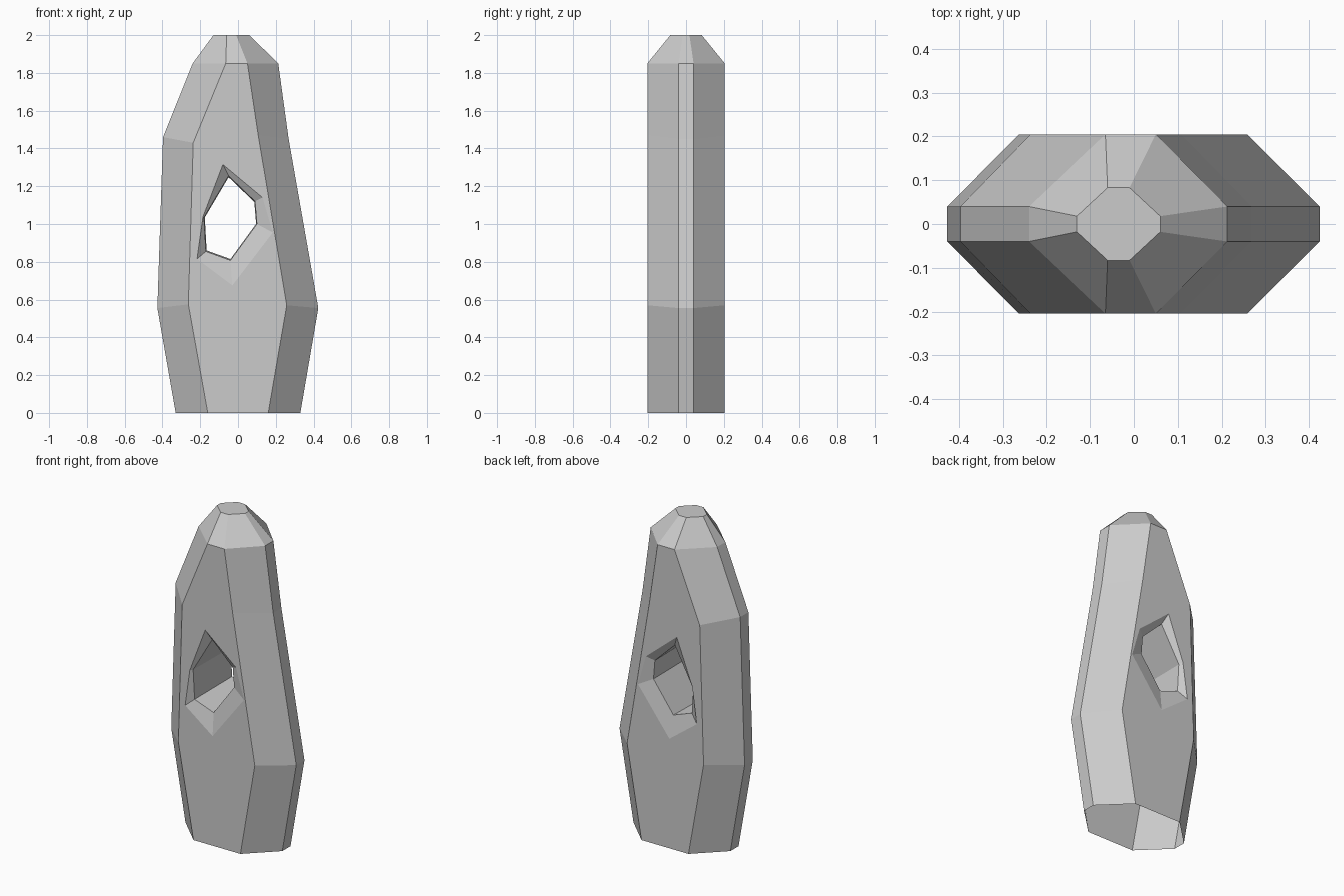
import bpy, bmesh

if "Cube" in bpy.data.objects:
    bpy.data.objects.remove(bpy.data.objects["Cube"])

# Octagonal levels: left side, left front, right front, right side as (x, z), then side and front half depths
LEVELS = [
    ((-0.33, 0), (-0.16, 0), (0.16, 0), (0.33, 0), 0.04, 0.205),
    ((-0.427, 0.555), (-0.263, 0.575), (0.258, 0.57), (0.425, 0.555), 0.04, 0.205),
    ((-0.397, 1.46), (-0.237, 1.43), (0.107, 1.47), (0.268, 1.45), 0.04, 0.205),
    ((-0.24, 1.85), (-0.065, 1.85), (0.05, 1.85), (0.213, 1.85), 0.04, 0.205),
    ((-0.13, 2), (-0.06, 2), (-0.01, 2), (0.06, 2), 0.018, 0.083),
]
# Hole outline on the face, and the narrower throat just inside it
MOUTH = [(-0.08, 1.315), (0.13, 1.14), (0.184, 0.955), (-0.03, 0.675), (-0.217, 0.815), (-0.185, 1.04)]
THROAT = [(-0.05, 1.255), (0.09, 1.12), (0.1, 1.0), (-0.04, 0.808), (-0.17, 0.855), (-0.18, 1.035)]

bm = bmesh.new()


def loop(points, y):
    return [bm.verts.new((x, y, z)) for x, z in points]


def bridge(a, b, skip=()):
    n = len(a)
    for i in range(n):
        if i not in skip:
            j = (i + 1) % n
            bm.faces.new((a[i], a[j], b[j], b[i]))


def edges_of(verts):
    n = len(verts)
    return [bm.edges.get((verts[i], verts[(i + 1) % n])) or
            bm.edges.new((verts[i], verts[(i + 1) % n])) for i in range(n)]


# Stone body, open underneath, with its broad front and back left out
rings = []
for left, lf, rf, right, s, f in LEVELS:
    rings.append(loop([left], -s) + loop([lf, rf], -f) + loop([right], -s)
                 + loop([right], s) + loop([rf, lf], f) + loop([left], s))
for k in range(4):
    bridge(rings[k], rings[k + 1], skip=(1, 5) if k < 3 else ())
bm.faces.new(rings[4])

# Hole: bevelled mouth on both faces joined by a tunnel
throats = []
for side, (a, b), shrink in ((-1, (1, 2), 1), (1, (6, 5), 0.97)):
    inner = [(-0.04 + (x + 0.04) * shrink, 1.02 + (z - 1.02) * shrink) for x, z in THROAT]
    mouth, throat = loop(MOUTH, side * 0.205), loop(inner, side * 0.18)
    bridge(mouth, throat)
    throats.append(throat)
    # Broad face around the mouth
    outline = [r[a] for r in rings[:4]] + [r[b] for r in reversed(rings[:4])]
    bmesh.ops.triangle_fill(bm, edges=edges_of(outline) + edges_of(mouth),
                            use_beauty=True, normal=(0, side, 0))
bridge(*throats)

bmesh.ops.recalc_face_normals(bm, faces=bm.faces)
mesh = bpy.data.meshes.new("standing_stone")
bm.to_mesh(mesh)
bm.free()
stone = bpy.data.objects.new("standing_stone", mesh)
bpy.context.collection.objects.link(stone)
